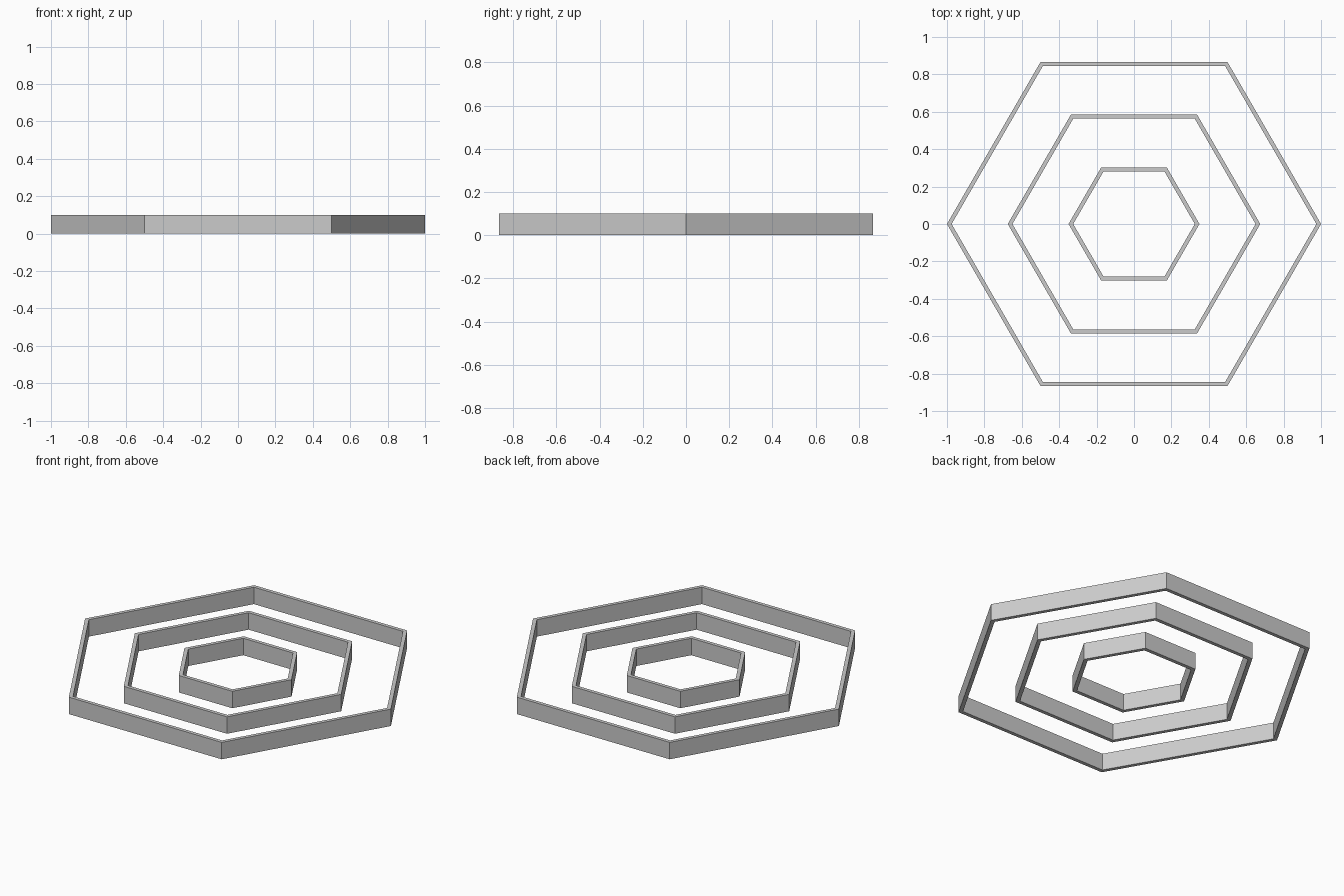
import bpy
import bmesh
from math import cos, sin, tau

cube = bpy.data.objects.get("Cube")
if cube:
    bpy.data.objects.remove(cube, do_unlink=True)

SIDES = 6
HEIGHT = 0.1
WALL = 0.025  # corner-to-corner wall width

grey = bpy.data.materials.new("light_grey")
grey.use_nodes = True
colour = (0.6, 0.6, 0.6, 1)
grey.diffuse_color = colour
grey.node_tree.nodes["Principled BSDF"].inputs["Base Color"].default_value = colour


def hexagon(bm, radius, z):
    """Loop of corner vertices with one corner on +x."""
    return [bm.verts.new((radius * cos(tau * i / SIDES), radius * sin(tau * i / SIDES), z))
            for i in range(SIDES)]


def hex_ring(name, radius):
    """Open hexagonal band with a rectangular wall section."""
    bm = bmesh.new()
    loops = [hexagon(bm, radius, 0), hexagon(bm, radius, HEIGHT),
             hexagon(bm, radius - WALL, HEIGHT), hexagon(bm, radius - WALL, 0)]
    for k, loop in enumerate(loops):
        following = loops[(k + 1) % len(loops)]
        for i in range(SIDES):
            j = (i + 1) % SIDES
            bm.faces.new((loop[i], loop[j], following[j], following[i]))
    bmesh.ops.recalc_face_normals(bm, faces=bm.faces)
    mesh = bpy.data.meshes.new(name)
    bm.to_mesh(mesh)
    bm.free()
    mesh.materials.append(grey)
    bpy.context.collection.objects.link(bpy.data.objects.new(name, mesh))


# Three concentric rings
for name, radius in (("outer_ring", 1.0), ("middle_ring", 0.675), ("inner_ring", 0.35)):
    hex_ring(name, radius)
